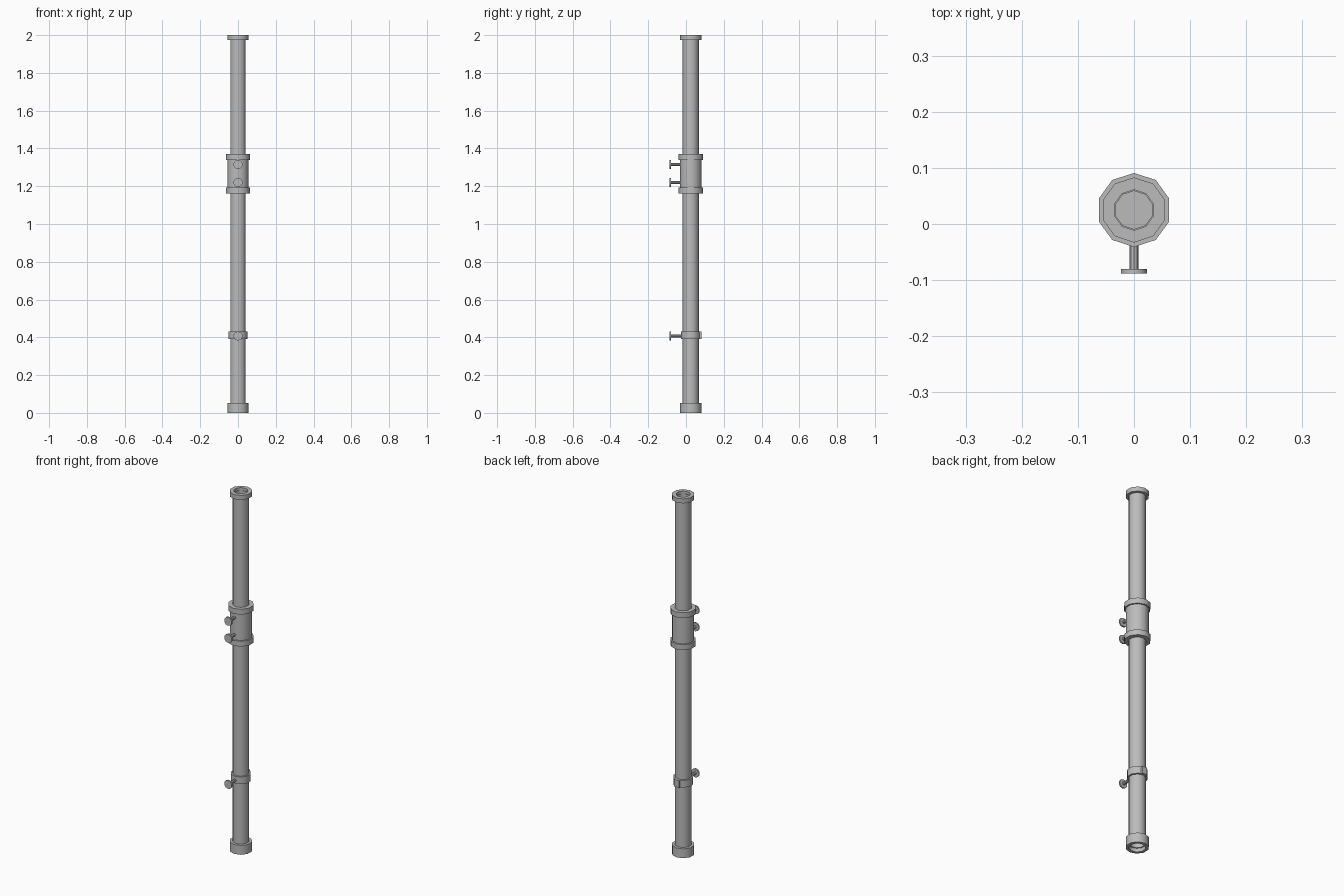
import bpy
import math

if "Cube" in bpy.data.objects:
    bpy.data.objects.remove(bpy.data.objects["Cube"], do_unlink=True)

AXIS_Y = 0.025
SIDES = 10

metal = bpy.data.materials.new("grey metal")
metal.use_nodes = True
GREY = (0.5, 0.5, 0.5, 1)
metal.diffuse_color = GREY
metal.node_tree.nodes["Principled BSDF"].inputs["Base Color"].default_value = GREY


def finish(obj, name):
    obj.name = name
    obj.data.materials.append(metal)
    return obj


def lathe(name, profile, sides=SIDES, closed=True):
    """Spin a (radius, height) outline around the pole axis."""
    verts, faces = [], []
    n = len(profile)
    for i in range(sides):
        a = math.pi / 2 + math.tau * i / sides
        verts += [(r * math.cos(a), AXIS_Y + r * math.sin(a), z) for r, z in profile]
    for i in range(sides):
        j = (i + 1) % sides
        for k in range(n if closed else n - 1):
            m = (k + 1) % n
            faces.append((i * n + k, j * n + k, j * n + m, i * n + m))
    mesh = bpy.data.meshes.new(name)
    mesh.from_pydata(verts, [], faces)
    obj = bpy.data.objects.new(name, mesh)
    bpy.context.collection.objects.link(obj)
    bpy.context.view_layer.objects.active = obj
    for o in bpy.context.selected_objects:
        o.select_set(False)
    obj.select_set(True)
    bpy.ops.object.shade_smooth_by_angle(angle=math.radians(40))
    return finish(obj, name)


def ring(name, outer, inner, low, high):
    return lathe(name, [(inner, low), (outer, low), (outer, high), (inner, high)])


def rod(name, radius, y_front, y_back, z, sides):
    """Cylinder lying along the front-back direction."""
    bpy.ops.mesh.primitive_cylinder_add(
        vertices=sides, radius=radius, depth=y_back - y_front,
        location=(0, (y_front + y_back) / 2, z), rotation=(math.pi / 2, 0, 0))
    bpy.ops.object.shade_smooth_by_angle(angle=math.radians(40))
    return finish(bpy.context.object, name)


# Hollow tubes
ring("lower_tube", 0.043, 0.036, 0.02, 1.18)
ring("upper_tube", 0.043, 0.034, 1.18, 1.985)

# End collars
ring("bottom_collar", 0.058, 0.042, 0, 0.052)
ring("top_collar", 0.058, 0.036, 1.975, 2.0)

# Coupling sleeve with a flange at each end
ring("coupling_sleeve", 0.058, 0.042, 1.18, 1.35)
for place, low in (("lower", 1.162), ("upper", 1.34)):
    ring(place + "_coupling_flange", 0.066, 0.042, low, low + 0.03)

# Clamp band with its rear joint block
ring("clamp_band", 0.052, 0.042, 0.39, 0.43)
bpy.ops.mesh.primitive_cube_add(size=1, location=(0, 0.073, 0.41))
bpy.context.object.scale = (0.03, 0.018, 0.04)
finish(bpy.context.object, "clamp_joint_block")

# Plug inside the tube
bpy.ops.mesh.primitive_cylinder_add(vertices=SIDES, radius=0.037, depth=0.02,
                                    location=(0, AXIS_Y, 1.18))
finish(bpy.context.object, "tube_plug")

# Thumb screws on the front
for place, z in (("clamp", 0.407), ("lower_coupling", 1.22), ("upper_coupling", 1.315)):
    rod(place + "_screw_stem", 0.008, -0.082, -0.015, z, 8)
    rod(place + "_screw_head", 0.024, -0.088, -0.08, z, 10)
